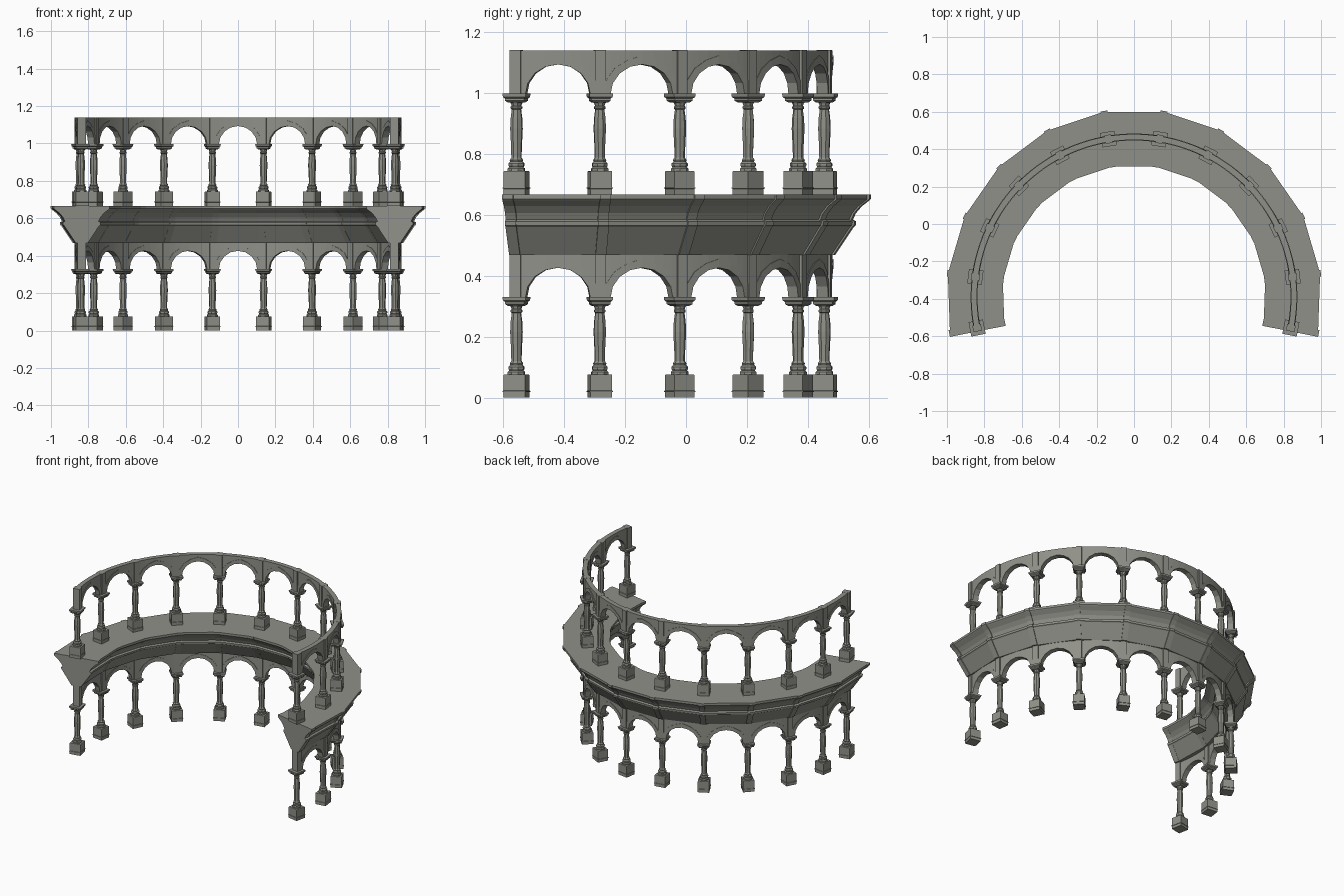
import bpy, bmesh
from math import sin, cos, pi, radians

if "Cube" in bpy.data.objects:
    bpy.data.objects.remove(bpy.data.objects["Cube"])

R, YC = 0.855, -0.390            # arcade radius and centre of the arc
STEP = radians(18.4)             # angle between columns
ANGLES = [(i - 5.5) * STEP for i in range(12)]
HALF = R * STEP / 2              # half a bay along the arc
STOREY = 0.667                   # height of the upper storey

stone = bpy.data.materials.new("dark_stone")
stone.diffuse_color = (.135, .135, .118, 1)
stone.use_nodes = True
stone.node_tree.nodes["Principled BSDF"].inputs["Base Color"].default_value = stone.diffuse_color
stone.diffuse_color = (.28, .28, .25, 1)
stone.use_nodes = True
stone.node_tree.nodes["Principled BSDF"].inputs["Base Color"].default_value = stone.diffuse_color


def polar(a, r, z):
    return (r * sin(a), YC + r * cos(a), z)


def local(a, t, d, z):
    # t along the tangent, d outwards, at the column standing at angle a
    x, y, _ = polar(a, R + d, z)
    return (x + t * cos(a), y - t * sin(a), z)


def loft(bm, rings):
    rows = [[bm.verts.new(p) for p in ring] for ring in rings]
    n = len(rows[0])
    for lo, hi in zip(rows, rows[1:]):
        for i in range(n):
            j = (i + 1) % n
            bm.faces.new((lo[i], lo[j], hi[j], hi[i]))
    bm.faces.new(rows[0][::-1])
    bm.faces.new(rows[-1])


def finish(bm, name):
    bmesh.ops.recalc_face_normals(bm, faces=bm.faces)
    me = bpy.data.meshes.new(name)
    bm.to_mesh(me)
    bm.free()
    me.materials.append(stone)
    bpy.context.collection.objects.link(bpy.data.objects.new(name, me))


def turned(bm, a, profile, sides, z0):
    # profile of (half width across flats, height)
    k = 1 / cos(pi / sides)
    loft(bm, [[local(a, h * k * cos((i + .5) * 2 * pi / sides),
                     h * k * sin((i + .5) * 2 * pi / sides), z + z0)
               for i in range(sides)] for h, z in profile])


def box(bm, a, t, d, z1, z2):
    loft(bm, [[local(a, s * t, q * d, z) for s, q in ((-1, -1), (1, -1), (1, 1), (-1, 1))]
              for z in (z1, z2)])


PLINTH = [(.036, 0), (.036, .018), (.0385, .019), (.0385, .022), (.036, .023),
          (.036, .074), (.035, .076)]
SHAFT = [(.027, .074), (.027, .084), (.022, .089), (.025, .094), (.025, .101),
         (.019, .107), (.021, .112), (.016, .12), (.0165, .15), (.0195, .215),
         (.018, .25), (.0145, .278), (.018, .281), (.018, .287), (.015, .29),
         (.017, .297), (.024, .308)]
CAPITAL = [(.024, .301), (.032, .307), (.032, .314), (.038, .319), (.039, .330)]


def arch_rings(a, z0):
    # solid strip above a round arch, bent along the arc
    top = .472 + z0
    pts = [(-.105 * cos(pi * i / 8), .326 + z0 + .100 * sin(pi * i / 8)) for i in range(9)]
    pts = [(-HALF, .326 + z0)] + pts + [(HALF, .326 + z0)]
    return [[polar(a + u / R, R + s * .0155, z)
             for s, z in ((-1, lo), (1, lo), (1, top), (-1, top))] for u, lo in pts]


def archivolt_rings(a, z0):
    # raised moulding with a slightly pointed outer edge
    rings = []
    for i in range(9):
        th = pi * i / 8
        inner = (-.105 * cos(th), .326 + .100 * sin(th))
        outer = (-.129 * cos(th), .326 + (.123 + (.006 if i == 4 else 0)) * sin(th))
        rings.append([polar(a + u / R, R + s * .0185, z + z0)
                      for s, (u, z) in ((-1, inner), (1, inner), (1, outer), (-1, outer))])
    return rings


# columns and arcades of both storeys
for label, z0 in (("lower", 0), ("upper", STOREY)):
    for part, profile, sides in (("plinths", PLINTH, 4), ("shafts", SHAFT, 8),
                                 ("capitals", CAPITAL, 4)):
        bm = bmesh.new()
        for a in ANGLES:
            turned(bm, a, profile, sides, z0)
        finish(bm, f"{label}_{part}")

    wall, mould, piers = bmesh.new(), bmesh.new(), bmesh.new()
    for a in ANGLES[:-1]:
        loft(wall, arch_rings(a + STEP / 2, z0))
        loft(mould, archivolt_rings(a + STEP / 2, z0))
    for a in ANGLES:
        box(piers, a, .018, .023, .328 + z0, .4725 + z0)
    finish(wall, f"{label}_arcade_wall")
    finish(mould, f"{label}_arch_mouldings")
    finish(piers, f"{label}_pilasters")

# gallery floor: half section of (offset from the arc, height), mirrored
SECTION = [(.029, .468), (.091, .560), (.097, .564), (.099, .578), (.088, .584),
           (.098, .605), (.118, .628), (.143, .647), (.148, .652), (.148, .667)]


def section(extra):
    right = [(d + extra, z) for d, z in SECTION]
    return right + [(-d, z) for d, z in reversed(right)]


bm = bmesh.new()
loft(bm, [[polar(a, R + d, z) for d, z in section(0)] for a in ANGLES])
finish(bm, "gallery_floor")

# ribs across the gallery at each column
bm = bmesh.new()
for a in ANGLES:
    loft(bm, [[local(a, t, d, z) for d, z in section(.004)] for t in (-.018, .018)])
finish(bm, "gallery_ribs")
